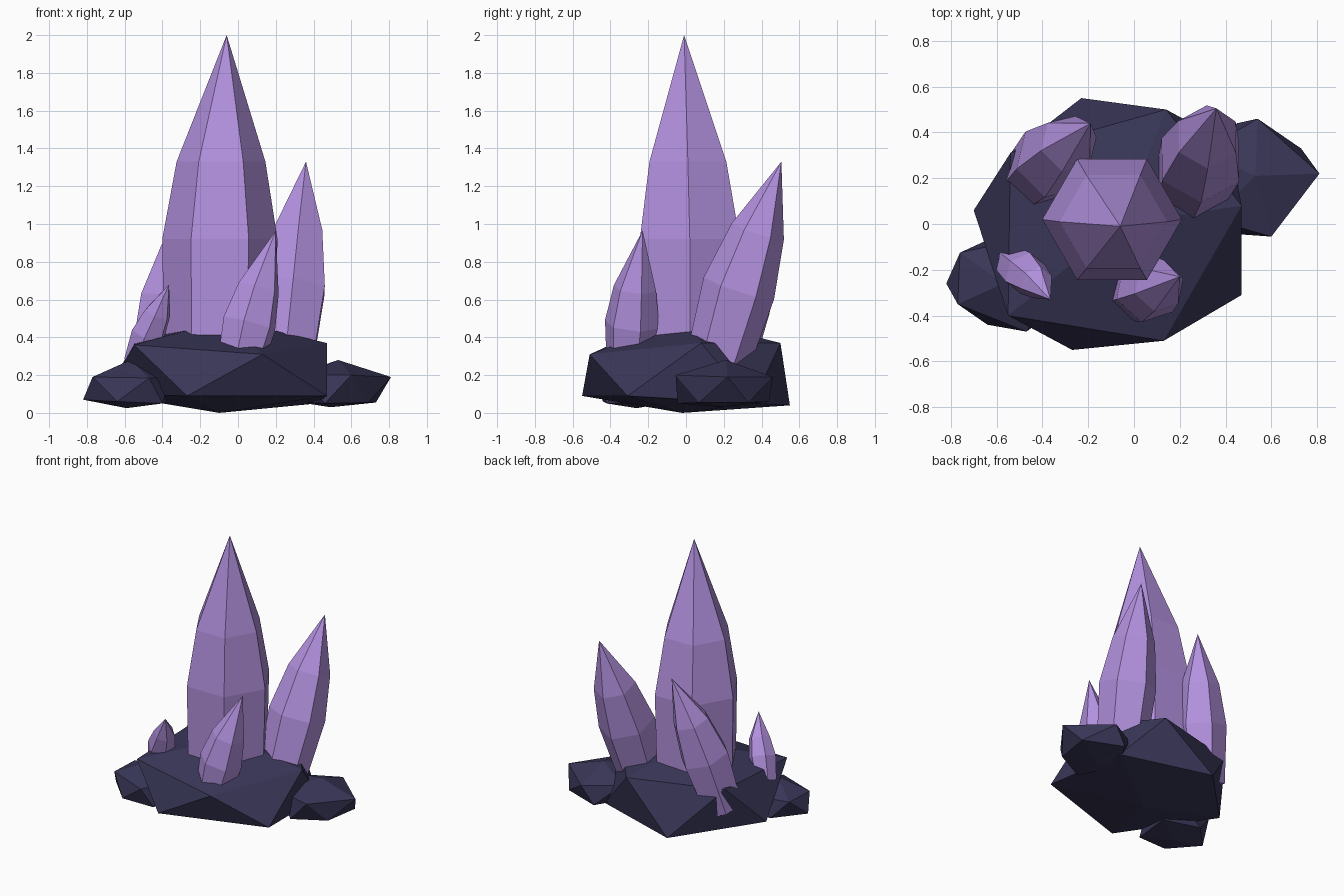
import bpy, bmesh, math
from mathutils import Vector

if "Cube" in bpy.data.objects:
    bpy.data.objects.remove(bpy.data.objects["Cube"])


def material(name, color):
    m = bpy.data.materials.new(name)
    m.diffuse_color = (*color, 1)
    m.use_nodes = True
    m.node_tree.nodes["Principled BSDF"].inputs["Base Color"].default_value = m.diffuse_color
    return m


STONE = material("dark slate", (0.040, 0.037, 0.095))
CRYSTAL = material("violet", (0.45, 0.285, 0.74))


def finish(bm, name, mat):
    bmesh.ops.recalc_face_normals(bm, faces=bm.faces[:])
    me = bpy.data.meshes.new(name)
    bm.to_mesh(me)
    bm.free()
    me.materials.append(mat)
    bpy.context.collection.objects.link(bpy.data.objects.new(name, me))


def rock(name, points):
    """Faceted boulder: hull of a top, two rings of five and a bottom."""
    bm = bmesh.new()
    for p in points:
        bm.verts.new(p)
    res = bmesh.ops.convex_hull(bm, input=bm.verts[:])
    loose = [v for v in bm.verts if not v.link_faces]
    bmesh.ops.delete(bm, geom=loose, context='VERTS')
    finish(bm, name, STONE)


def crystal(name, rings, apex, phase, axis=None):
    """Six-sided shard: rings of (centre, radius) square to the axis, then a tip."""
    bm = bmesh.new()
    axis = Vector(axis or Vector(apex) - Vector(rings[0][0])).normalized()
    tilt = Vector((0, 0, 1)).rotation_difference(axis)
    loops = []
    for centre, r in rings:
        loop = []
        for k in range(6):
            a = math.radians(phase + 60 * k)
            offset = tilt @ Vector((r * math.cos(a), r * math.sin(a), 0))
            loop.append(bm.verts.new(Vector(centre) + offset))
        loops.append(loop)
    tip = bm.verts.new(apex)
    bm.faces.new(loops[0])
    for k in range(6):
        j = (k + 1) % 6
        for low, high in zip(loops, loops[1:]):
            bm.faces.new((low[k], low[j], high[j], high[k]))
        bm.faces.new((loops[-1][k], loops[-1][j], tip))
    finish(bm, name, CRYSTAL)


# Boulders
rock("main_rock", [
    (-0.06, 0.0, 0.495),
    (0.13, -0.51, 0.31), (-0.55, -0.40, 0.36), (-0.54, 0.31, 0.39),
    (0.14, 0.50, 0.37), (0.47, 0.08, 0.37),
    (-0.27, -0.55, 0.09), (0.47, -0.31, 0.09), (0.42, 0.35, 0.05),
    (-0.23, 0.55, 0.04), (-0.70, 0.06, 0.10),
    (-0.10, -0.02, 0.0)])
rock("right_rock", [
    (0.53, 0.21, 0.28),
    (0.81, 0.22, 0.19), (0.60, -0.055, 0.20), (0.54, 0.46, 0.19),
    (0.30, 0.32, 0.20), (0.34, 0.02, 0.20),
    (0.73, 0.33, 0.055), (0.69, 0.07, 0.055), (0.46, -0.045, 0.05),
    (0.45, 0.44, 0.06), (0.30, 0.20, 0.06),
    (0.49, 0.20, 0.03)])
rock("left_rock", [
    (-0.57, -0.26, 0.28),
    (-0.77, -0.35, 0.19), (-0.47, -0.47, 0.185), (-0.76, -0.125, 0.19),
    (-0.46, -0.06, 0.19), (-0.36, -0.30, 0.19),
    (-0.82, -0.26, 0.07), (-0.64, -0.44, 0.06), (-0.64, -0.07, 0.06),
    (-0.40, -0.42, 0.05), (-0.38, -0.15, 0.06),
    (-0.59, -0.26, 0.025)])

# Crystals
crystal("main_crystal", [
    ((-0.10, 0.02, 0.20), 0.29), ((-0.096, 0.02, 0.92), 0.305),
    ((-0.09, 0.01, 1.33), 0.235)], (-0.06, -0.01, 2.0), 0, (0, 0, 1))
crystal("back_right_crystal", [
    ((0.25, 0.17, 0.28), 0.17), ((0.29, 0.28, 0.66), 0.195),
    ((0.32, 0.38, 0.96), 0.145)], (0.36, 0.505, 1.33), 30)
crystal("front_right_crystal", [
    ((0.01, -0.30, 0.26), 0.125), ((0.06, -0.285, 0.47), 0.148),
    ((0.11, -0.27, 0.66), 0.115)], (0.20, -0.23, 0.965), 18)
crystal("back_left_crystal", [
    ((-0.44, 0.20, 0.20), 0.145), ((-0.35, 0.28, 0.58), 0.175),
    ((-0.285, 0.35, 0.85), 0.13)], (-0.19, 0.44, 1.17), 15)
crystal("front_left_crystal", [
    ((-0.53, -0.17, 0.27), 0.08), ((-0.475, -0.215, 0.42), 0.095),
    ((-0.425, -0.255, 0.53), 0.073)], (-0.365, -0.33, 0.68), 20)
